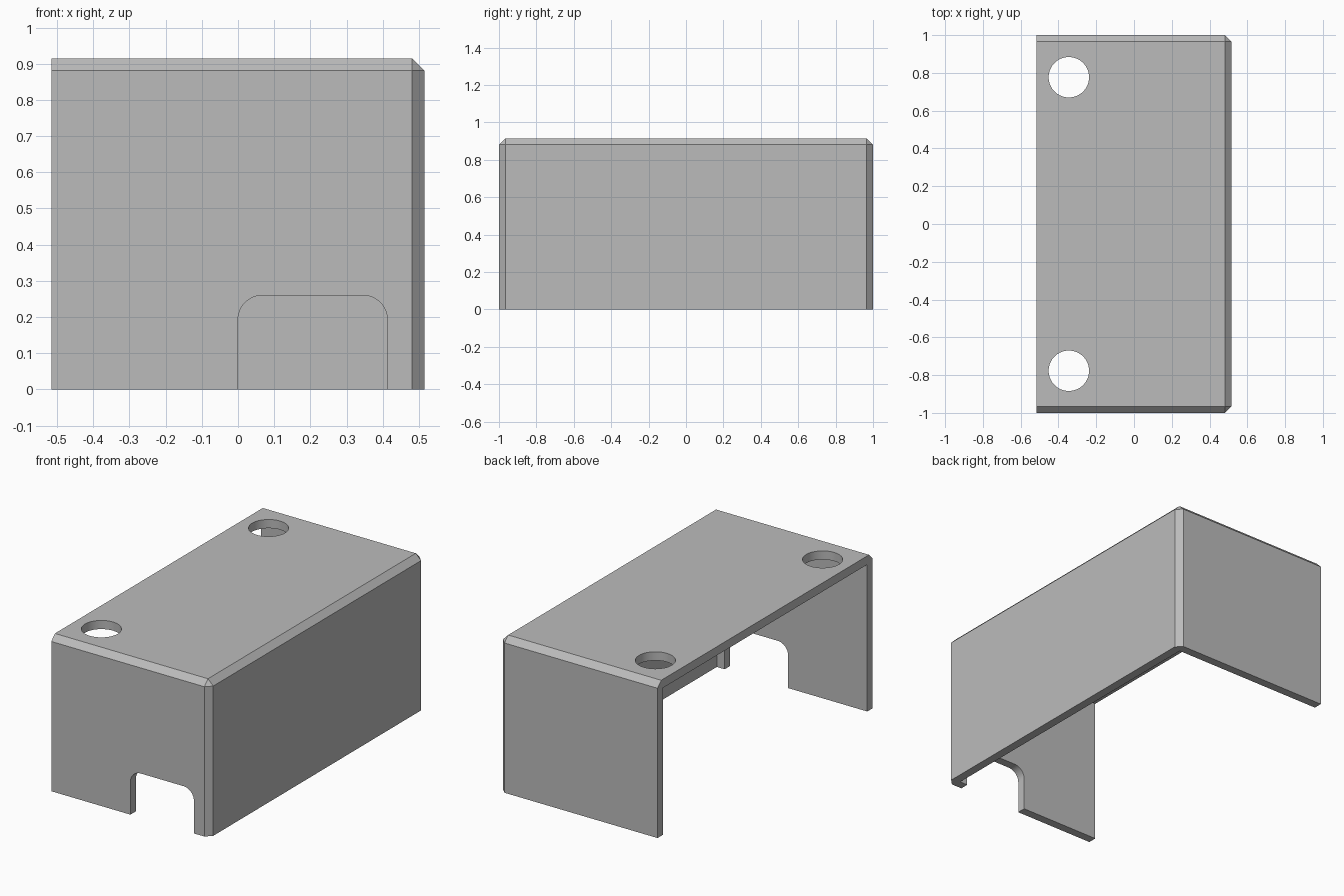
import bpy
import bmesh
from math import sin, cos, pi, radians
from mathutils import Vector

if "Cube" in bpy.data.objects:
    bpy.data.objects.remove(bpy.data.objects["Cube"])

HALF_X, HALF_Y, HEIGHT = 0.515, 1.0, 0.915
WALL, CHAMFER = 0.051, 0.034

grey = bpy.data.materials.new("plain grey")
grey.use_nodes = True
colour = (0.5, 0.5, 0.5, 1)
grey.diffuse_color = colour
grey.node_tree.nodes["Principled BSDF"].inputs["Base Color"].default_value = colour


def add_object(name, bm):
    bmesh.ops.recalc_face_normals(bm, faces=bm.faces)
    mesh = bpy.data.meshes.new(name)
    bm.to_mesh(mesh)
    bm.free()
    mesh.materials.append(grey)
    obj = bpy.data.objects.new(name, mesh)
    bpy.context.collection.objects.link(obj)
    return obj


def box(low, high):
    bm = bmesh.new()
    bmesh.ops.create_cube(bm, size=1)
    low, high = Vector(low), Vector(high)
    for v in bm.verts:
        v.co = (low + high) / 2 + v.co * (high - low)
    return bm


def prism(outline, direction):
    bm = bmesh.new()
    face = bm.faces.new([bm.verts.new(p) for p in outline])
    moved = bmesh.ops.extrude_face_region(bm, geom=[face])["geom"]
    verts = [g for g in moved if isinstance(g, bmesh.types.BMVert)]
    bmesh.ops.translate(bm, verts=verts, vec=direction)
    return bm


def cut(target, cutter):
    cutter.hide_render = True
    mod = target.modifiers.new("cut", "BOOLEAN")
    mod.operation, mod.solver, mod.object = "DIFFERENCE", "EXACT", cutter
    bpy.context.view_layer.objects.active = target
    bpy.ops.object.modifier_apply(modifier=mod.name)
    bpy.data.objects.remove(cutter)


# Outer block, chamfered on every edge shared by the top, front, back and left sides
bm = box((-HALF_X, -HALF_Y, 0), (HALF_X, HALF_Y, HEIGHT))
bm.normal_update()


def is_closed(face):
    return face.normal.x > -0.5 and face.normal.z > -0.5


edges = [e for e in bm.edges if all(is_closed(f) for f in e.link_faces)]
bmesh.ops.bevel(bm, geom=edges, offset=CHAMFER, offset_type="OFFSET",
                segments=1, affect="EDGES", profile=0.5)
cover = add_object("cover", bm)

# Hollow interior, open below and on the right side
cut(cover, add_object("interior_cutter", box(
    (-HALF_X - 0.2, -HALF_Y + WALL, -0.2),
    (HALF_X - WALL, HALF_Y - WALL, HEIGHT - WALL))))

# Round holes through the top
for y in (-0.777, 0.777):
    ring = [(-0.345 + 0.107 * cos(2 * pi * i / 64), y + 0.107 * sin(2 * pi * i / 64), 0.7)
            for i in range(64)]
    cut(cover, add_object("hole_cutter", prism(ring, (0, 0, 0.4))))

# Rounded notch at the bottom of the front wall
left, right, top, radius = 0.0, 0.413, 0.26, 0.068
outline = [(left, -1.1, -0.1), (right, -1.1, -0.1)]
for cx, start in ((right - radius, 0), (left + radius, pi / 2)):
    for i in range(13):
        a = start + pi / 2 * i / 12
        outline.append((cx + radius * cos(a), -1.1, top - radius + radius * sin(a)))
cut(cover, add_object("notch_cutter", prism(outline, (0, 0.2, 0))))

# Smooth curved cuts, crisp chamfers
bpy.ops.object.select_all(action="DESELECT")
cover.select_set(True)
bpy.context.view_layer.objects.active = cover
bpy.ops.object.shade_smooth_by_angle(angle=radians(20))
